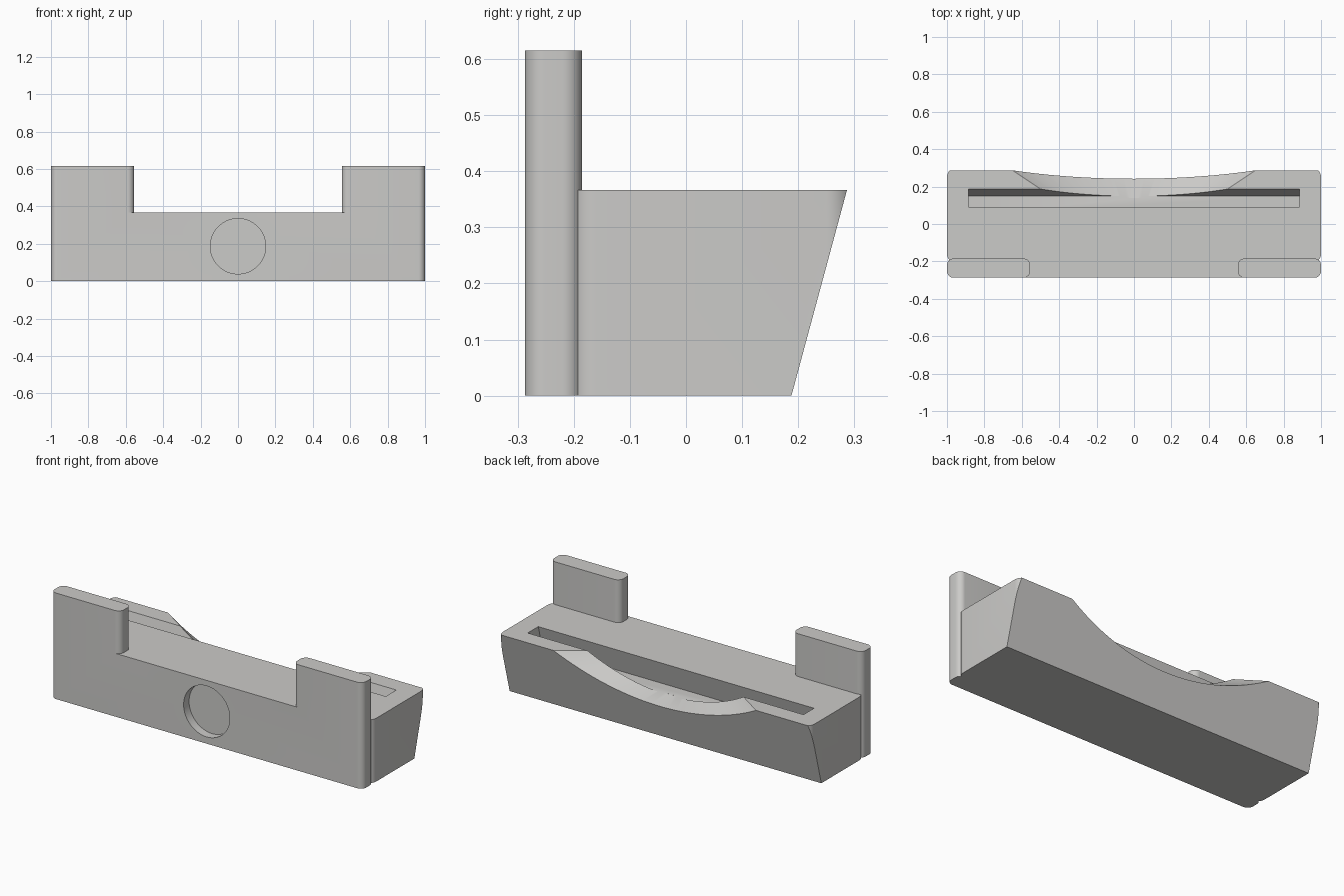
import bpy, bmesh, math

cube = bpy.data.objects.get("Cube")
if cube:
    bpy.data.objects.remove(cube, do_unlink=True)

TOP = 0.367      # height of the main block
POST = 0.615     # height of the front posts
FRONT, BACK = -0.287, 0.287
LEAN = 0.27      # backward lean of rear wall and slot, y per z

grey = bpy.data.materials.new("warm_grey")
grey.use_nodes = True
grey.diffuse_color = (0.6, 0.595, 0.58, 1)
grey.node_tree.nodes["Principled BSDF"].inputs["Base Color"].default_value = grey.diffuse_color


def loft(name, ring_a, ring_b):
    """Closed solid between two matching rings of points."""
    bm = bmesh.new()
    a = [bm.verts.new(p) for p in ring_a]
    b = [bm.verts.new(p) for p in ring_b]
    bm.faces.new(a)
    bm.faces.new(b)
    for i in range(len(a)):
        j = (i + 1) % len(a)
        bm.faces.new((a[i], a[j], b[j], b[i]))
    bmesh.ops.recalc_face_normals(bm, faces=bm.faces)
    mesh = bpy.data.meshes.new(name)
    bm.to_mesh(mesh)
    bm.free()
    mesh.materials.append(grey)
    obj = bpy.data.objects.new(name, mesh)
    bpy.context.collection.objects.link(obj)
    return obj


def prism(name, outline, z0, z1):
    return loft(name, [(x, y, z0) for x, y in outline], [(x, y, z1) for x, y in outline])


def arc(cx, cy, r, start, end, n=10):
    angles = [math.radians(start + (end - start) * i / n) for i in range(n + 1)]
    return [(cx + r * math.cos(t), cy + r * math.sin(t)) for t in angles]


def rounded_rect(half, y0, y1, r):
    x = half - r
    return (arc(x, y0 + r, r, -90, 0) + arc(x, y1 - r, r, 0, 90)
            + arc(-x, y1 - r, r, 90, 180) + arc(-x, y0 + r, r, 180, 270))


def leaning(x, y, z):
    return (x, y + LEAN * (z - TOP), z)


def leaning_box(name, half, y0, y1, z0, z1):
    corners = [(-half, y0), (half, y0), (half, y1), (-half, y1)]
    return loft(name, [leaning(x, y, z0) for x, y in corners],
                [leaning(x, y, z1) for x, y in corners])


def combine(obj, tool, operation="DIFFERENCE"):
    """Apply a boolean and discard the tool."""
    mod = obj.modifiers.new("cut", "BOOLEAN")
    mod.operation, mod.object, mod.solver = operation, tool, "EXACT"
    bpy.context.view_layer.update()
    graph = bpy.context.evaluated_depsgraph_get()
    mesh = bpy.data.meshes.new_from_object(obj.evaluated_get(graph))
    obj.modifiers.clear()
    obj.data = mesh
    bpy.data.objects.remove(tool, do_unlink=True)


# Main block with a leaning rear wall and a leaning slot
body = prism("stand_body", rounded_rect(1, -0.209, 0.30, 0.05), 0, TOP)
combine(body, leaning_box("rear_trim", 1.5, BACK, 0.8, -0.2, 0.8))
combine(body, leaning_box("slot", 0.885, 0.09, 0.187, 0.229, 0.6))


# Tapered scoop through the rear wall into the slot
def scoop_ring(t, n=48):
    w, sag, y = 0.65 - 0.15 * t, 0.167 - 0.026 * t, BACK - 0.1 * t
    r = (w * w + sag * sag) / (2 * sag)
    ring = []
    for i in range(n + 1):
        x = w * (2 * i / n - 1)
        ring.append(leaning(x, y, TOP + r - sag - math.sqrt(r * r - x * x)))
    return ring + [leaning(w, y, 0.7), leaning(-w, y, 0.7)]


combine(body, scoop_ring and loft("scoop", scoop_ring(-0.5), scoop_ring(1.1)))

# Front plate, with the middle lowered to leave two rounded posts
R = 0.035
plate = prism("front_plate", rounded_rect(1, FRONT, -0.185, R), 0, POST)
px = 0.555 + R
right = ([(px, -0.4)] + arc(px, FRONT + R, R, 270, 180)
         + arc(px, -0.185 - R, R, 180, 90) + [(px, -0.1)])
left = [(-x, y) for x, y in reversed(right)]
combine(plate, prism("post_gap", right + left, TOP, 0.9))
combine(body, plate, "UNION")

# Round recess in the front
circle = arc(0, 0.187, 0.148, 0, 360, 64)[:-1]
combine(body, loft("round_recess", [(x, -0.4, z) for x, z in circle],
                   [(x, FRONT + 0.05, z) for x, z in circle]))

# Smooth the rounded edges only
bpy.ops.object.select_all(action="DESELECT")
body.select_set(True)
bpy.context.view_layer.objects.active = body
bpy.ops.object.shade_smooth_by_angle(angle=math.radians(20))
